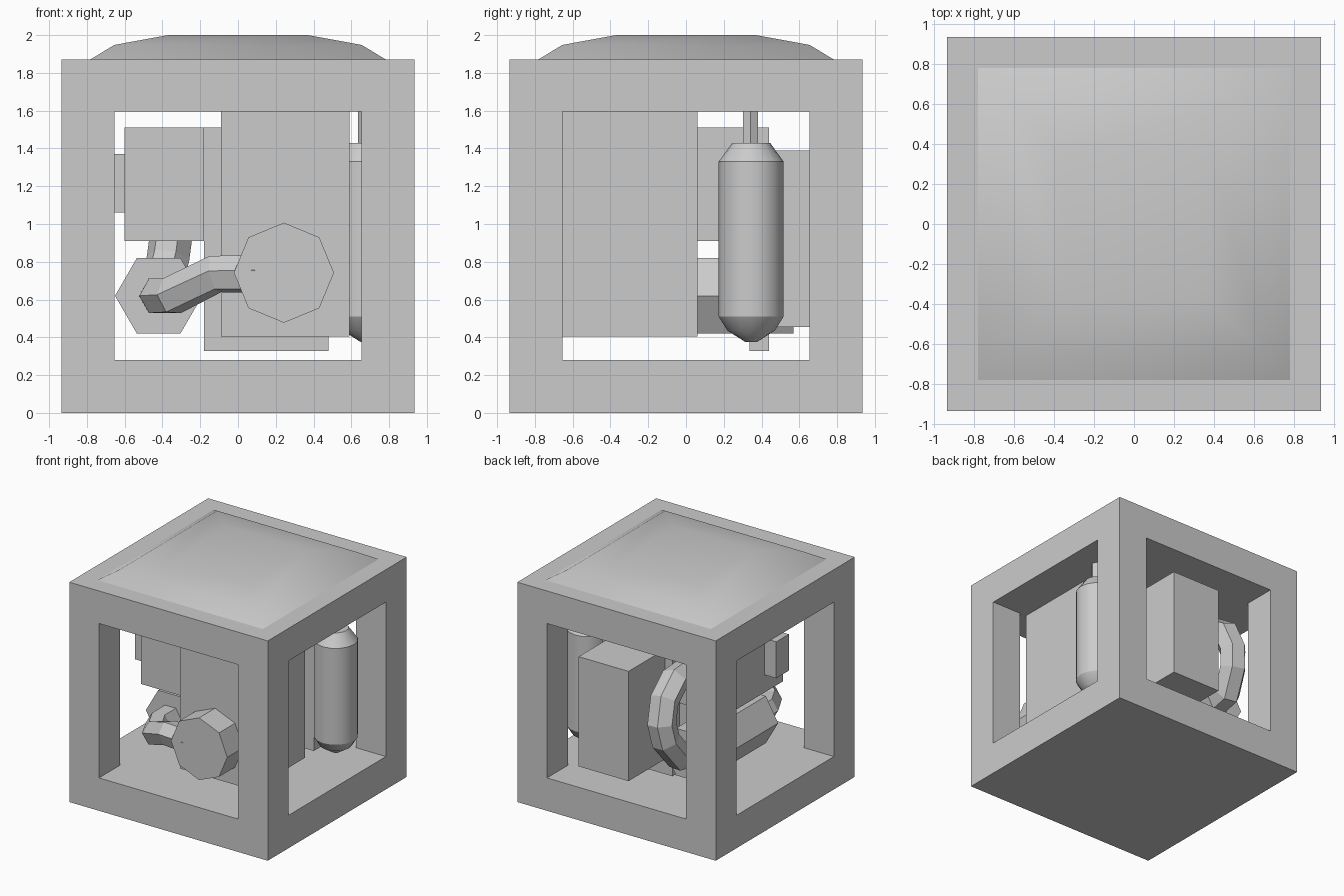
import bpy, bmesh, math

if "Cube" in bpy.data.objects:
    bpy.data.objects.remove(bpy.data.objects["Cube"])


def mesh_object(name, bm):
    bmesh.ops.recalc_face_normals(bm, faces=bm.faces)
    me = bpy.data.meshes.new(name)
    bm.to_mesh(me)
    bm.free()
    ob = bpy.data.objects.new(name, me)
    bpy.context.collection.objects.link(ob)
    return ob


def box(name, x, y, z):
    """Box from (min, max) ranges."""
    bm = bmesh.new()
    bmesh.ops.create_cube(bm, size=1)
    for v in bm.verts:
        for i, r in enumerate((x, y, z)):
            v.co[i] = r[0] if v.co[i] < 0 else r[1]
    return mesh_object(name, bm)


def lathe(name, profile, sides, centre, axis='Z', turn=0.0):
    """Capped stack of rings from (radius, height) pairs."""
    bm = bmesh.new()
    rings = []
    for r, h in profile:
        ring = []
        for i in range(sides):
            a = turn + 2 * math.pi * i / sides
            u, w = r * math.cos(a), r * math.sin(a)
            p = (u, w, h) if axis == 'Z' else (u, h, w)
            ring.append(bm.verts.new([p[k] + centre[k] for k in range(3)]))
        rings.append(ring)
    for a, b in zip(rings, rings[1:]):
        for i in range(sides):
            j = (i + 1) % sides
            bm.faces.new((a[i], a[j], b[j], b[i]))
    bm.faces.new(rings[0])
    bm.faces.new(rings[-1])
    return mesh_object(name, bm)


def tube(name, points, radius):
    """Six-sided pipe along a path."""
    cu = bpy.data.curves.new(name, 'CURVE')
    cu.dimensions = '3D'
    cu.bevel_depth = radius
    cu.bevel_resolution = 1
    cu.use_fill_caps = True
    sp = cu.splines.new('POLY')
    sp.points.add(len(points) - 1)
    for p, co in zip(sp.points, points):
        p.co = (*co, 1)
    sp.use_smooth = False
    ob = bpy.data.objects.new(name, cu)
    bpy.context.collection.objects.link(ob)
    return ob


def smooth(ob, angle):
    bpy.ops.object.select_all(action='DESELECT')
    ob.select_set(True)
    bpy.context.view_layer.objects.active = ob
    bpy.ops.object.shade_smooth_by_angle(angle=math.radians(angle))


# Frame: block with two window tunnels cut right through
frame = box("frame", (-.935, .935), (-.935, .935), (0, 1.872))
win, win_z = (-.655, .655), (.28, 1.595)
for name, x, y in (("window_cutter_x", (-2, 2), win), ("window_cutter_y", win, (-2, 2))):
    cutter = box(name, x, y, win_z)
    mod = frame.modifiers.new(name, 'BOOLEAN')
    mod.object = cutter
    mod.solver = 'EXACT'
    bpy.context.view_layer.objects.active = frame
    bpy.ops.object.modifier_apply(modifier=name)
    bpy.data.objects.remove(cutter)

# Pillow-shaped lid
s = math.sqrt(2)
lid = lathe("lid", [(.78 * s, 1.86), (.78 * s, 1.872), (.655 * s, 1.948), (.37 * s, 2.0)],
            4, (0, 0, 0), turn=math.pi / 4)
smooth(lid, 50)

# Boxes hanging inside
box("main_unit", (-.09, .59), (-.655, .06), (.405, 1.6))
box("back_plate", (-.18, .48), (.335, .44), (.328, 1.51))
box("rear_unit", (-.11, .36), (.44, .93), (.455, 1.39))
box("side_unit", (-.60, -.18), (-.45, .335), (.91, 1.51))
box("side_knob", (-.71, -.58), (-.37, -.20), (1.06, 1.37))

# Drums lying along y
lathe("front_drum", [(.265, -.87), (.265, -.62)], 8, (.243, 0, .742), 'Y')
lathe("side_drum", [(.231, -.31), (.231, .57)], 6, (-.42, 0, .62), 'Y')

# Pipes joining the drums and boxes
tube("front_pipe", [(-.42, -.25, .62), (-.42, -.47, .62), (-.35, -.61, .62),
                    (-.12, -.75, .735), (.1, -.77, .735)], .105)
tube("rear_pipe", [(-.42, .5, .63), (-.41, .68, .65), (-.37, .80, .82), (-.35, .825, .97),
                   (-.33, .76, 1.14), (-.31, .60, 1.24), (-.3, .3, 1.25)], .115)

# Hanging canister with its stem
canister = lathe("canister", [(.03, .375), (.125, .435), (.172, .51), (.172, 1.33), (.1, 1.43)],
                 16, (.68, .345, 0))
smooth(canister, 30)
lathe("canister_stem", [(.046, 1.4), (.046, 1.6)], 6, (.68, .342, 0))
